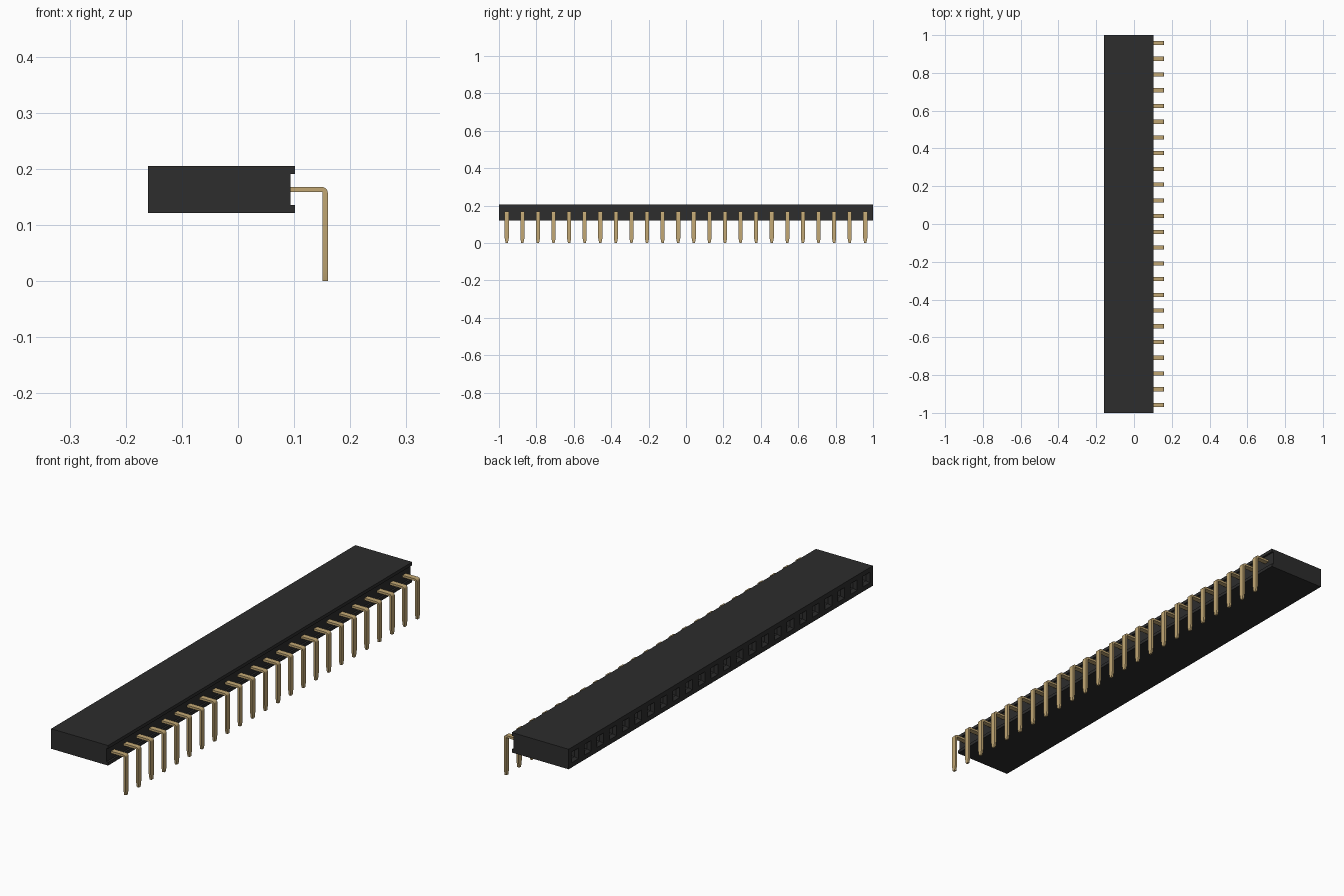
import bpy, bmesh, math

if "Cube" in bpy.data.objects:
    bpy.data.objects.remove(bpy.data.objects["Cube"], do_unlink=True)

COUNT = 24
PITCH = 2 / COUNT
MID_Z = 0.1635


def material(name, rgb):
    mat = bpy.data.materials.new(name)
    mat.use_nodes = True
    color = (*rgb, 1)
    mat.diffuse_color = color
    mat.node_tree.nodes["Principled BSDF"].inputs["Base Color"].default_value = color
    return mat


black = material("black plastic", (0.026, 0.026, 0.026))
gold = material("gold metal", (0.54, 0.39, 0.175))


def finish(bm, name, mat):
    bmesh.ops.remove_doubles(bm, verts=bm.verts, dist=0.0001)
    bmesh.ops.recalc_face_normals(bm, faces=bm.faces)
    mesh = bpy.data.meshes.new(name)
    bm.to_mesh(mesh)
    bm.free()
    mesh.materials.append(mat)
    obj = bpy.data.objects.new(name, mesh)
    bpy.context.collection.objects.link(obj)
    return obj


def bridge(bm, a, b):
    n = len(a)
    for i in range(n):
        bm.faces.new((a[i], a[(i + 1) % n], b[(i + 1) % n], b[i]))


def rect(bm, x, y, half_y, half_z):
    return [bm.verts.new((x, y + sy * half_y, MID_Z + sz * half_z))
            for sy, sz in ((-1, -1), (1, -1), (1, 1), (-1, 1))]


# Housing: grooved section repeated per cell, with a funnelled socket in each cell
LEFT, RIGHT, GROOVE = -0.16, 0.102, 0.094
HALF_Z, RAIL_Z = 0.0417, 0.028
half_profile = [(LEFT, HALF_Z), (RIGHT, HALF_Z), (RIGHT, RAIL_Z), (GROOVE, RAIL_Z)]
profile = half_profile + [(x, -z) for x, z in reversed(half_profile)]

bm = bmesh.new()
for i in range(COUNT):
    y = (i + 0.5) * PITCH - 1
    rings = [[bm.verts.new((x, y + side * PITCH / 2, MID_Z + z)) for x, z in profile]
             for side in (-1, 1)]
    for k in range(len(profile) - 1):
        bm.faces.new((rings[0][k], rings[0][k + 1], rings[1][k + 1], rings[1][k]))
    if i == 0:
        bm.faces.new(rings[0])
    if i == COUNT - 1:
        bm.faces.new(rings[1])
    socket = [rect(bm, LEFT, y, PITCH / 2, HALF_Z),
              rect(bm, LEFT, y, 0.022, 0.022),
              rect(bm, LEFT + 0.012, y, 0.013, 0.013),
              rect(bm, LEFT + 0.16, y, 0.013, 0.013)]
    for a, b in zip(socket, socket[1:]):
        bridge(bm, a, b)
    bm.faces.new(socket[-1])
finish(bm, "housing", black)


# Pins: flat strip bent downward, tapered at the tip
PIN_X, THICK, WIDE, BEND = 0.1555, 0.0045, 0.011, 0.006
path = [(0.03, MID_Z, 0, WIDE)]
for step in range(6):
    t = math.radians(90 * step / 5)
    path.append((PIN_X - BEND + BEND * math.sin(t),
                 MID_Z - BEND + BEND * math.cos(t), t, WIDE))
path += [(PIN_X, 0.025, math.pi / 2, WIDE), (PIN_X, 0, math.pi / 2, 0.006)]

bm = bmesh.new()
for i in range(COUNT):
    y = (i + 0.5) * PITCH - 1
    sections = []
    for x, z, t, w in path:
        dx, dz = THICK * math.sin(t), THICK * math.cos(t)
        sections.append([bm.verts.new((x + s * dx, y + side * w, z + s * dz))
                         for s, side in ((-1, -1), (1, -1), (1, 1), (-1, 1))])
    for a, b in zip(sections, sections[1:]):
        bridge(bm, a, b)
    bm.faces.new(sections[0])
    bm.faces.new(sections[-1])
pins = finish(bm, "pins", gold)
bpy.ops.object.select_all(action="DESELECT")
pins.select_set(True)
bpy.context.view_layer.objects.active = pins
bpy.ops.object.shade_smooth_by_angle(angle=math.radians(25))

# Spring contacts: paired leaves inside every socket
bm = bmesh.new()
for i in range(COUNT):
    y = (i + 0.5) * PITCH - 1
    for side in (-1, 1):
        cube = bmesh.ops.create_cube(bm, size=1)["verts"]
        bmesh.ops.scale(bm, verts=cube, vec=(0.13, 0.004, 0.016))
        bmesh.ops.translate(bm, verts=cube, vec=(-0.07, y + side * 0.009, MID_Z))
finish(bm, "spring_contacts", gold)
